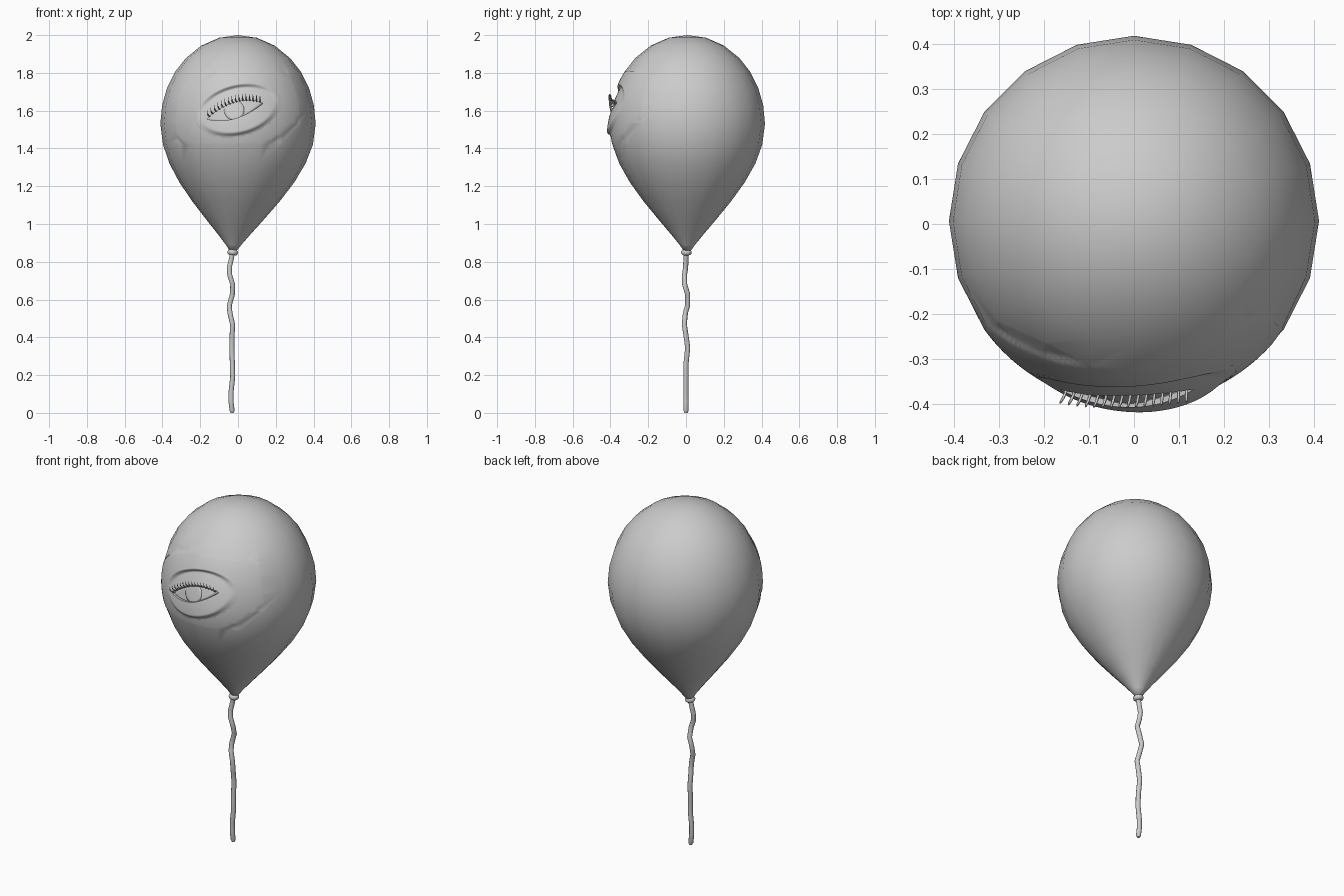
import bpy, bmesh, math

if "Cube" in bpy.data.objects:
    bpy.data.objects.remove(bpy.data.objects["Cube"])

CY = 0.007                                   # balloon axis in y
EX, EZ, TILT = 0.0, 1.603, math.radians(14)  # eye socket centre and tilt
EA, EB = 0.225, 0.135                        # socket half sizes


def radius(z):
    """Smooth balloon outline."""
    if z >= 1.53:
        return 0.411 * math.sqrt(max(0, 1 - ((z - 1.53) / 0.47) ** 2))
    t = min(1, (1.53 - z) / 0.67)
    return 0.02 + 0.391 * max(0, math.cos(math.pi * t / 2)) ** 1.1


def lean(z):
    return -0.025 * max(0, (1.45 - z) / 0.59) ** 1.5


def socket_uv(x, z):
    dx, dz = x - EX, z - EZ
    c, s = math.cos(TILT), math.sin(TILT)
    return dx * c + dz * s, dz * c - dx * s


def socket_r(x, z):
    u, v = socket_uv(x, z)
    return math.hypot(u / EA, v / EB)


def skin_y(x, z):
    """Front surface with the eye socket flattened into it."""
    y = CY - math.sqrt(max(0, radius(z) ** 2 - x * x))
    w = max(0, min(1, (1.0 - socket_r(x, z)) / 0.17))
    w = w * w * (3 - 2 * w)
    v = socket_uv(x, z)[1]
    return y - w * (0.016 - (v + 0.11) * 0.165)


def finish(name, bm):
    me = bpy.data.meshes.new(name)
    bm.to_mesh(me)
    bm.free()
    for p in me.polygons:
        p.use_smooth = True
    ob = bpy.data.objects.new(name, me)
    bpy.context.collection.objects.link(ob)
    return ob


def ring_mesh(name, rings, cap=False):
    """Skin closed rings of points, ordered inside to outside."""
    bm = bmesh.new()
    vs = [[bm.verts.new(p) for p in r] for r in rings]
    n = len(vs[0])
    for a, b in zip(vs, vs[1:]):
        for i in range(n):
            j = (i + 1) % n
            bm.faces.new((a[i], b[i], b[j], a[j]))
    if cap:
        bm.faces.new(vs[0])
    return finish(name, bm)


def tube(name, paths, bevel, kind='POLY', res=3):
    cu = bpy.data.curves.new(name, 'CURVE')
    cu.dimensions = '3D'
    cu.bevel_depth = bevel
    cu.bevel_resolution = res
    cu.use_fill_caps = True
    for path in paths:
        sp = cu.splines.new(kind)
        sp.points.add(len(path) - 1)
        for p, (x, y, z, r) in zip(sp.points, path):
            p.co = (x, y, z, 1)
            p.radius = r
        sp.use_smooth = True
    ob = bpy.data.objects.new(name, cu)
    bpy.context.collection.objects.link(ob)
    return ob


# balloon body: 20 sides, refined and opened where the eye socket sits
bm = bmesh.new()
SEG = 20
zs = [1.53 + 0.47 * math.sin(math.radians(a)) for a in (76, 62, 48, 36, 24, 12, 0)]
zs += [1.42, 1.32, 1.22, 1.12, 1.02, 0.94, 0.89, 0.86]
rows = []
for z in zs:
    r = radius(z)
    rows.append([bm.verts.new((lean(z) + r * math.cos(math.tau * i / SEG),
                               CY + r * math.sin(math.tau * i / SEG), z)) for i in range(SEG)])
top = bm.verts.new((0, CY, 2.0))
for i in range(SEG):
    j = (i + 1) % SEG
    bm.faces.new((top, rows[0][i], rows[0][j]))
    for a, b in zip(rows, rows[1:]):
        bm.faces.new((a[i], b[i], b[j], a[j]))
bm.faces.new(rows[-1][::-1])
near = set()
for f in bm.faces:
    c = f.calc_center_median()
    if c.y < 0 and (socket_r(c.x, c.z) < 1.5 or
                    any(socket_r(v.co.x, v.co.z) < 1.2 for v in f.verts)):
        near.update(f.edges)
bmesh.ops.subdivide_edges(bm, edges=list(near), cuts=9, use_grid_fill=True)
for v in bm.verts:
    if v.co.y < 0 and 1.3 < v.co.z < 1.95 and socket_r(v.co.x, v.co.z) < 1.6:
        d = v.co.x - lean(v.co.z), v.co.y - CY
        k = radius(v.co.z) / math.hypot(*d)
        v.co.x, v.co.y = lean(v.co.z) + d[0] * k, CY + d[1] * k
hole = []
for f in bm.faces:
    c = f.calc_center_median()
    if c.y < 0 and socket_r(c.x, c.z) < 1.03:
        hole.append(f)
bmesh.ops.delete(bm, geom=hole, context='FACES')
finish("balloon_body", bm)

# eye opening outline
LX, LZ, RX, RZ = -0.164, 1.555, 0.132, 1.638


def lid(s, upper):
    h = max(0, math.sin(math.pi * s))
    return (LX + (RX - LX) * s,
            LZ + (RZ - LZ) * s + (0.048 * h ** 0.8 if upper else -0.038 * h ** 0.9))


N = 64
angles = [math.tau * i / N for i in range(N)]
almond = [lid((1 + math.cos(t)) / 2, t <= math.pi) for t in angles]
c, s = math.cos(TILT), math.sin(TILT)
outer = []
for t in angles:
    u, v = 1.13 * EA * math.cos(t), 1.13 * EB * math.sin(t)
    outer.append((EX + u * c - v * s, EZ + u * s + v * c))

# eyelids: skin from the opening out to the balloon, with a turned-in rim
rings = [[(x, skin_y(x, z) + 0.02, z) for x, z in almond]]
STEPS = 22
for k in range(STEPS + 1):
    f = k / STEPS
    ring = []
    for (ax, az), (ox, oz) in zip(almond, outer):
        x, z = ax + (ox - ax) * f, az + (oz - az) * f
        ring.append((x, skin_y(x, z) + (0.0015 if socket_r(x, z) > 1.03 else 0), z))
    rings.append(ring)
lids = ring_mesh("eyelids", rings)
bpy.context.view_layer.objects.active = lids
lids.select_set(True)
bpy.ops.object.shade_smooth_by_angle(angle=math.radians(50))


# eyeball and iris, following the socket just behind the lids
def disc(name, outline, cx, cz, depth, rim):
    rs = []
    for f in (0.04, 0.25, 0.5, 0.75, 1.0):
        pts = [(cx + (x - cx) * f, cz + (z - cz) * f) for x, z in outline]
        rs.append([(x, skin_y(x, z) + depth, z) for x, z in pts])
    rs.append([(x, y + rim, z) for x, y, z in rs[-1]])
    ring_mesh(name, rs, cap=True)


mx, mz = (LX + RX) / 2, (LZ + RZ) / 2
disc("eyeball", [(mx + (x - mx) * 1.04, mz + (z - mz) * 1.15) for x, z in almond],
     mx, mz, 0.013, 0.01)
disc("iris", [(-0.02 + 0.053 * math.cos(t), 1.602 + 0.053 * math.sin(t)) for t in angles],
     -0.02, 1.602, 0.009, 0.006)

# eyelashes along the upper lid
lashes = []
for i in range(16):
    t = 0.05 + 0.9 * i / 15
    x, z = lid(t, True)
    y = skin_y(x, z)
    d = -0.016 * (1 - t)
    lashes.append([(x, y + 0.004, z, 1), (x + d * 0.5, y - 0.014, z + 0.004, 1),
                   (x + d * 0.9, y - 0.024, z + 0.016, 0.8), (x + d, y - 0.027, z + 0.036, 0.25)])
tube("eyelashes", lashes, 0.0032, res=1)

# knot under the balloon
bpy.ops.mesh.primitive_torus_add(major_radius=0.016, minor_radius=0.012, major_segments=20,
                                 minor_segments=10, location=(-0.028, 0.002, 0.85))
knot = bpy.context.object
knot.name = "knot"
knot.scale.z = 1.2
knot.rotation_euler.y = math.radians(8)
bpy.ops.object.shade_smooth()

# wavy string
path = [(-0.028, 0.0, 0.86), (-0.034, 0.0, 0.82), (-0.046, -0.002, 0.77), (-0.044, -0.008, 0.73),
        (-0.028, -0.007, 0.68), (-0.029, 0.008, 0.63), (-0.046, 0.009, 0.57), (-0.043, -0.003, 0.53),
        (-0.029, -0.009, 0.47), (-0.031, 0.0, 0.41), (-0.032, 0.009, 0.345), (-0.03, 0.0, 0.26),
        (-0.028, 0.0, 0.19), (-0.037, 0.0, 0.11), (-0.037, 0.0, 0.06), (-0.031, 0.0, 0.012),
        (-0.031, 0.0, 0.0)]
tube("string", [[p + (1 if p[2] else 0.6,) for p in path]], 0.0135)
